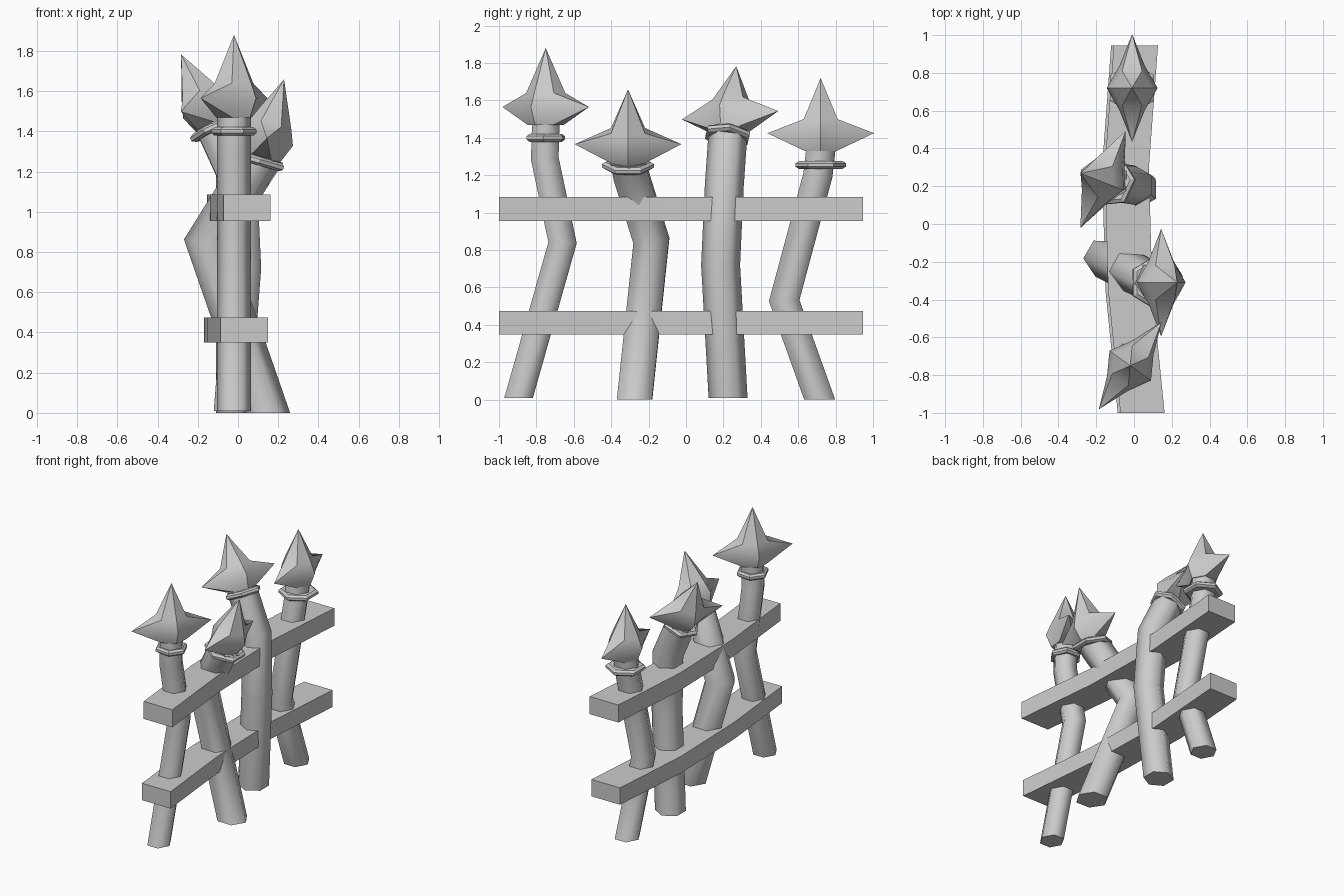
import bpy, math
from mathutils import Vector, Matrix

if "Cube" in bpy.data.objects:
    bpy.data.objects.remove(bpy.data.objects["Cube"])

Z = Vector((0, 0, 1))


def make(name, verts, faces, angle=None):
    me = bpy.data.meshes.new(name)
    me.from_pydata([tuple(v) for v in verts], [], faces)
    ob = bpy.data.objects.new(name, me)
    bpy.context.collection.objects.link(ob)
    bpy.ops.object.select_all(action='DESELECT')
    ob.select_set(True)
    bpy.context.view_layer.objects.active = ob
    # consistent outward normals
    bpy.ops.object.mode_set(mode='EDIT')
    bpy.ops.mesh.select_all(action='SELECT')
    bpy.ops.mesh.normals_make_consistent(inside=False)
    bpy.ops.object.mode_set(mode='OBJECT')
    if angle:
        bpy.ops.object.shade_smooth_by_angle(angle=math.radians(angle))
    return ob


def skin(rings):
    """Join equal-sized rings into a capped tube."""
    n = len(rings[0])
    verts = [v for r in rings for v in r]
    faces = [(k * n + i, k * n + (i + 1) % n, (k + 1) * n + (i + 1) % n, (k + 1) * n + i)
             for k in range(len(rings) - 1) for i in range(n)]
    faces += [tuple(range(n)), tuple(range(len(verts) - n, len(verts)))]
    return verts, faces


def hexagon(r, z=0, turn=0):
    return [Vector((r * math.cos(math.radians(60 * i + turn)),
                    r * math.sin(math.radians(60 * i + turn)), z)) for i in range(6)]


def post(name, path, r, turn, axis):
    """Six-sided pole with mitred bends and a level foot."""
    pts = [Vector(p) for p in path]
    dirs = [(b - a).normalized() for a, b in zip(pts, pts[1:])]
    ring = [pts[0] + Z.rotation_difference(dirs[0]) @ v for v in hexagon(r, 0, turn)]
    rings = []
    for k, p in enumerate(pts):
        d = dirs[max(k - 1, 0)]
        if k == 0:
            nrm = Z
        elif k == len(pts) - 1:
            nrm = axis
        else:
            nrm = (dirs[k - 1] + dirs[k]).normalized()
        ring = [v + d * ((p - v).dot(nrm) / d.dot(nrm)) for v in ring]
        rings.append(ring)
    make(name, *skin(rings), angle=62)


def frame(origin, axis, side):
    """Local z along the axis, local y along the side spikes."""
    y = (side - axis * side.dot(axis)).normalized()
    x = y.cross(axis)
    m = Matrix((x, y, axis)).transposed().to_4x4()
    return Matrix.Translation(origin) @ m


def collar(name, m, r):
    rings = [hexagon(r * a, z, 30) for a, z in
             ((.86, -.021), (1, -.009), (1, .009), (.86, .021))]
    ob = make(name, *skin(rings), angle=30)
    ob.matrix_world = m


def spearhead(name, m, height):
    """Hexagonal cone with a pulled-out spike on each side."""
    rings = [hexagon(.098, 0), hexagon(.135, .095), hexagon(.105, .17)]
    verts = [v for r in rings for v in r]
    verts += [Vector((0, 0, height)), Vector((0, .285, .095)), Vector((0, -.285, .095))]
    faces = [tuple(range(6))]
    for i in range(6):
        j = (i + 1) % 6
        faces.append((12 + i, 12 + j, 18))
        if i in (1, 4):                       # spike sides
            loop = [i, j, 6 + j, 12 + j, 12 + i, 6 + i]
            tip = 19 if i == 1 else 20
            faces += [(a, b, tip) for a, b in zip(loop, loop[1:] + loop[:1])]
        else:
            faces += [(i, j, 6 + j, 6 + i), (6 + i, 6 + j, 12 + j, 12 + i)]
    ob = make(name, verts, faces, angle=50)
    ob.matrix_world = m


# path, pole radius, turn, head axis, spike direction, collar radius, collar drop, head height
PICKETS = [
    ([(-.02, -.895, .01), (-.02, -.66, .84), (-.02, -.755, 1.29), (-.02, -.75, 1.47)],
     .085, 0, (0, 0, 1), (.33, .46, 0), .112, .07, .41),
    ([(.145, -.275, 0), (-.15, -.185, .85), (.08, -.3, 1.22), (.117, -.31, 1.275)],
     .108, 0, (.28, 0, .96), (0, 1, 0), .14, .025, .40),
    ([(-.03, .225, .01), (.025, .185, .72), (.005, .205, 1.15), (-.125, .225, 1.435)],
     .104, 30, (-.4, .11, .88), (.23, .48, .03), .132, .025, .385),
    ([(-.02, .715, 0), (-.02, .525, .53), (-.02, .705, 1.2), (-.01, .72, 1.33)],
     .09, 0, (0, 0, 1), (0, 1, 0), .135, .075, .39),
]

# Pickets: pole, collar and pointed head
for n, (path, r, turn, axis, side, cr, drop, h) in enumerate(PICKETS, 1):
    axis, side = Vector(axis).normalized(), Vector(side)
    top = Vector(path[-1])
    post(f"post_{n}", path, r, turn, axis)
    collar(f"collar_{n}", frame(top - axis * drop, axis, side), cr)
    spearhead(f"spearhead_{n}", frame(top, axis, side), h)

# Two bowed cross rails
RAIL = [(.045, -1), (-.02, -.35), (-.038, .3), (.01, .945)]
for name, z0, z1, dx in (("lower_rail", .35, .475, -.014), ("upper_rail", .955, 1.085, 0)):
    rings = [[Vector((x + dx + sx * .117, y, z)) for sx, z in
              ((-1, z0), (1, z0), (1, z1), (-1, z1))] for x, y in RAIL]
    make(name, *skin(rings), angle=30)
